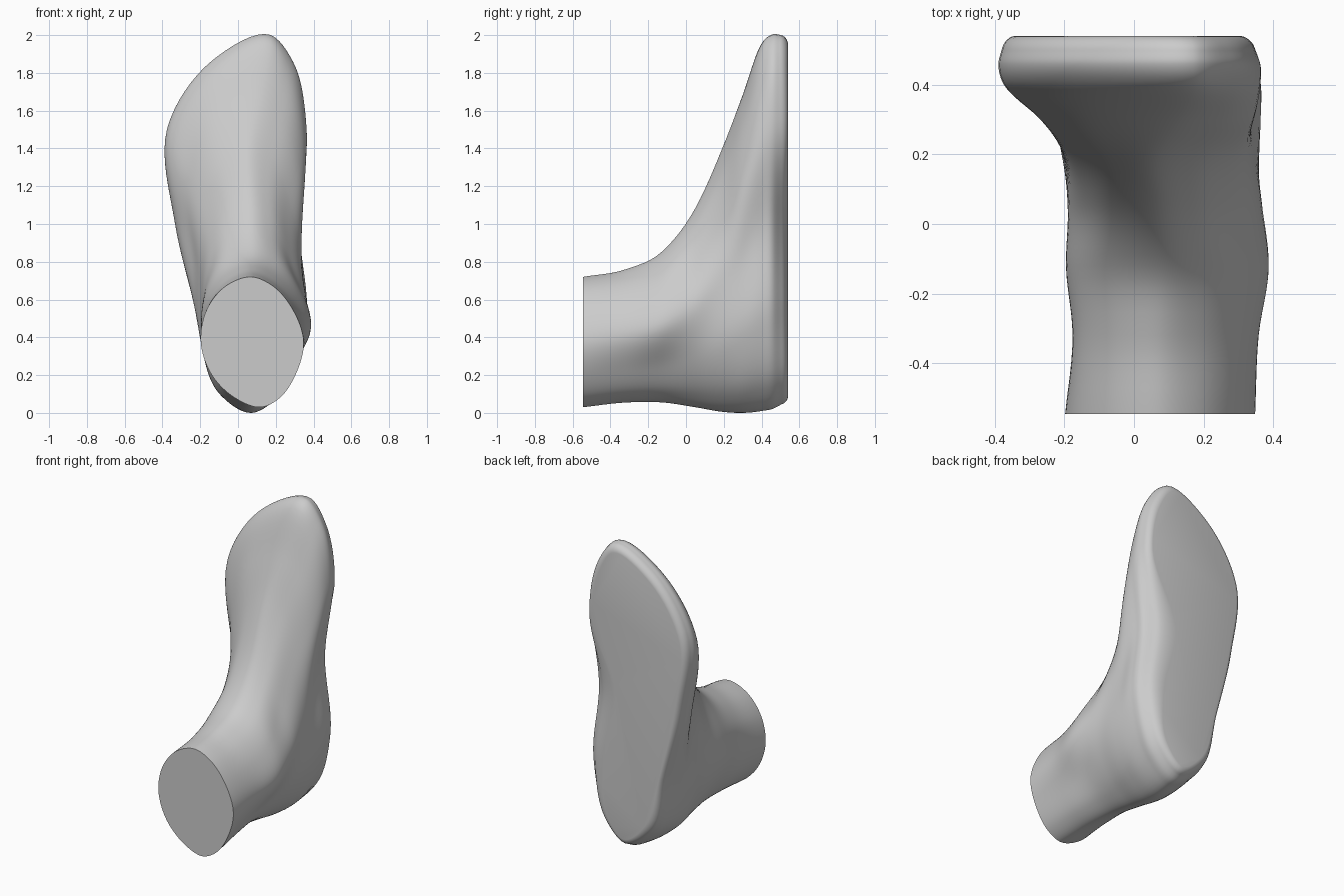
import bpy, bmesh, math
from mathutils import Vector

if "Cube" in bpy.data.objects:
    bpy.data.objects.remove(bpy.data.objects["Cube"])

# Sections stacked from the ankle cut to the sole:
# y, z low, z high, x at low end, x at high end, five left x, five right x
T = (0.07, 0.25, 0.5, 0.75, 0.93)
LEVELS = [
    (-.545, .03, .72, .12, .07, (-.015, -.14, -.197, -.165, -.065), (.22, .305, .348, .29, .185)),
    (-.32, .055, .76, .09, .07, (-.03, -.13, -.175, -.155, -.06), (.20, .29, .358, .30, .185)),
    (-.12, .055, .86, .07, .08, (-.04, -.14, -.195, -.16, -.06), (.18, .285, .387, .315, .195)),
    (.05, .03, 1.085, .07, .07, (-.065, -.16, -.19, -.145, -.05), (.19, .31, .368, .275, .17)),
    (.20, .005, 1.42, .07, .06, (-.10, -.192, -.205, -.18, -.07), (.22, .345, .345, .28, .175)),
    (.30, .0, 1.68, .07, .12, (-.11, -.205, -.24, -.26, -.13), (.24, .357, .335, .335, .24)),
    (.40, .01, 1.95, .08, .17, (-.12, -.213, -.32, -.36, -.13), (.25, .36, .325, .36, .275)),
    (.46, .022, 2.0, .08, .17, (-.12, -.213, -.335, -.375, -.14), (.25, .35, .31, .362, .29)),
    (.505, .045, 1.995, .08, .17, (-.115, -.205, -.325, -.365, -.135), (.235, .31, .255, .347, .28)),
    (.54, .085, 1.95, .08, .15, (-.08, -.18, -.29, -.33, -.12), (.20, .22, .13, .305, .245)),
]


def hermite(p0, p1, p2, p3, k0, k1, k2, k3, u):
    """Smooth curve between p1 and p2 for uneven spacing."""
    h = k2 - k1
    d = (p2 - p1) / h
    a = (p1 - p0) / (k1 - k0) if k1 > k0 else d
    b = (p3 - p2) / (k3 - k2) if k3 > k2 else d
    m1 = (a * h + d * (k1 - k0)) / (h + k1 - k0)
    m2 = (d * (k3 - k2) + b * h) / (h + k3 - k2)
    s, s2, s3 = u, u * u, u ** 3
    return (p1 * (2*s3 - 3*s2 + 1) + m1 * (h * (s3 - 2*s2 + s))
            + p2 * (3*s2 - 2*s3) + m2 * (h * (s3 - s2)))


def control_loop(level):
    y, z0, z1, xb, xt, left, right = level
    zs = [z0 + (z1 - z0) * t for t in T]
    pts = [Vector((xb, y, z0))]
    pts += [Vector((x, y, z)) for x, z in zip(right, zs)]
    pts += [Vector((xt, y, z1))]
    pts += [Vector((x, y, z)) for x, z in zip(left[::-1], zs[::-1])]
    return pts


def smooth_loop(pts, steps=8):
    n, out = len(pts), []
    for i in range(n):
        q = [pts[(i + j) % n] for j in (-1, 0, 1, 2)]
        k = [0.0]
        for a, b in zip(q, q[1:]):
            k.append(k[-1] + (b - a).length ** 0.75)
        out += [hermite(*q, *k, s / steps) for s in range(steps)]
    return out


# Blend the sections along y
loops = [control_loop(l) for l in LEVELS]
ys = [l[0] for l in LEVELS]
rings, last, steps = [], len(LEVELS) - 2, 6
for i in range(last):
    idx = [max(i - 1, 0), i, i + 1, min(i + 2, last)]
    for s in range(steps):
        ring = [hermite(*[loops[j][c] for j in idx], *[ys[j] for j in idx], s / steps)
                for c in range(12)]
        rings.append(smooth_loop(ring))

# Rounded edge running into the flat sole
for s in range(steps + 1):
    u = s / steps
    a = math.radians(20 + 65 * u)
    a0, a1 = math.radians(20), math.radians(85)
    fx = (math.cos(a0) - math.cos(a)) / (math.cos(a0) - math.cos(a1))
    fy = (math.sin(a) - math.sin(a0)) / (math.sin(a1) - math.sin(a0))
    ring = []
    for p, q in zip(loops[-2], loops[-1]):
        v = p.lerp(q, fx)
        v.y = p.y + (q.y - p.y) * fy
        ring.append(v)
    rings.append(smooth_loop(ring))

# Skin the foot and close the ankle cut and the flat sole
bm = bmesh.new()
rows = [[bm.verts.new(p) for p in r] for r in rings]
n = len(rows[0])
for a, b in zip(rows, rows[1:]):
    for i in range(n):
        bm.faces.new((a[i], a[(i + 1) % n], b[(i + 1) % n], b[i]))
bm.faces.new(rows[0])
bm.faces.new(rows[-1])
bmesh.ops.recalc_face_normals(bm, faces=bm.faces)
mesh = bpy.data.meshes.new("foot")
bm.to_mesh(mesh)
bm.free()
foot = bpy.data.objects.new("foot", mesh)
bpy.context.collection.objects.link(foot)
bpy.context.view_layer.objects.active = foot
foot.select_set(True)
bpy.ops.object.shade_smooth_by_angle(angle=1.1)
